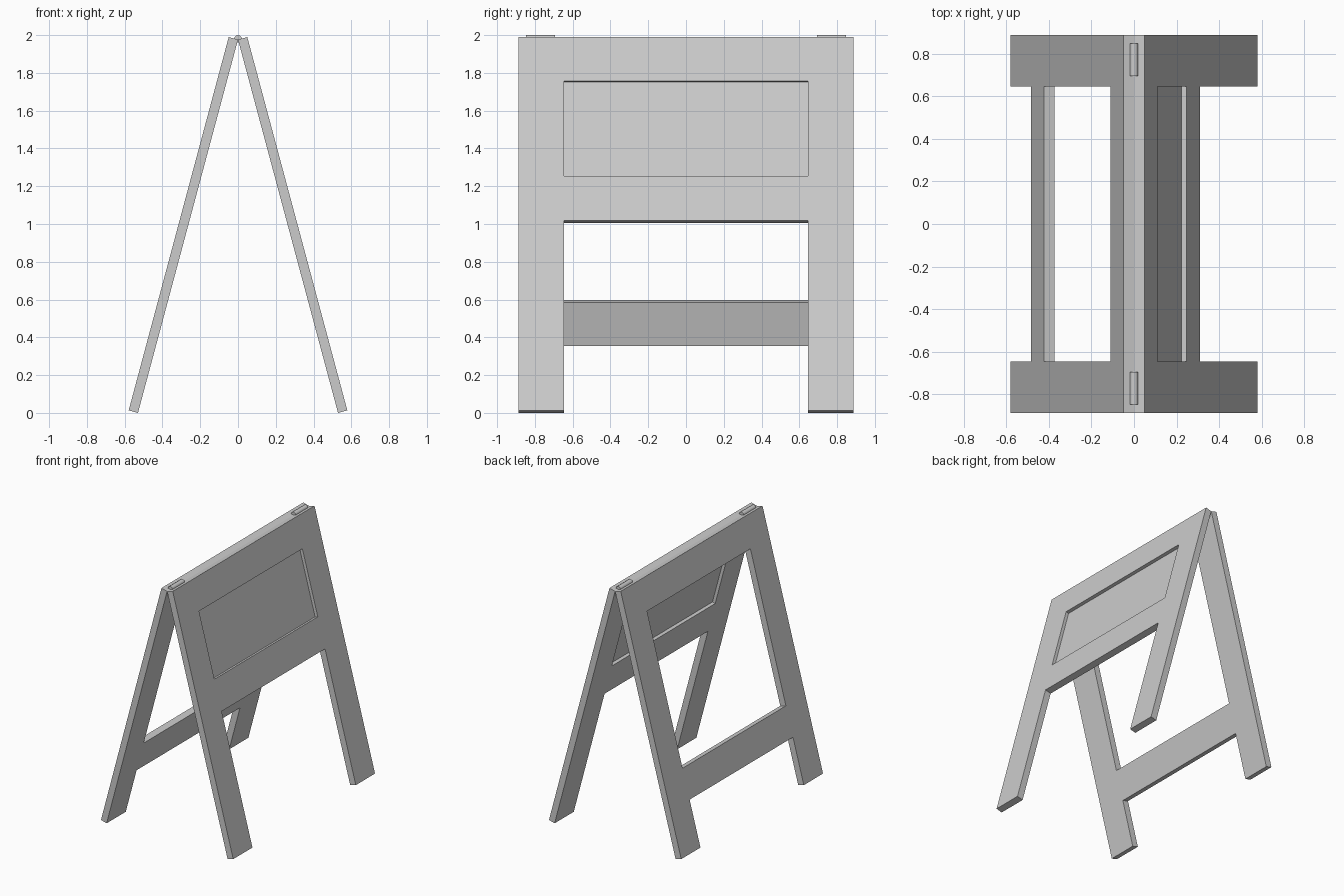
import bpy, bmesh, math

if "Cube" in bpy.data.objects:
    bpy.data.objects.remove(bpy.data.objects["Cube"])

A = math.radians(15)          # lean of each panel
T, L = 0.051, 2.046           # board thickness, panel length
YS = [-0.886, -0.646, 0.646, 0.886]
C, S = math.cos(A), math.sin(A)


def place(side, s, y, d):
    """s = distance down the slope, d = depth below the outer face."""
    return (side * ((T - d) * C + s * S), y, (T - d) * S + (L - s) * C)


def board(name, side, ys, rows, cells, d0, d1):
    """Board made of chosen grid cells, given thickness and cleaned of seams."""
    bm = bmesh.new()
    v = [[bm.verts.new(place(side, s, y, d0)) for y in ys] for s in rows]
    for r, c in cells:
        bm.faces.new((v[r][c], v[r][c + 1], v[r + 1][c + 1], v[r + 1][c]))
    bmesh.ops.delete(bm, geom=[p for p in bm.verts if not p.link_faces], context='VERTS')
    ext = bmesh.ops.extrude_face_region(bm, geom=bm.faces[:], use_keep_orig=True)
    for p in (g for g in ext['geom'] if isinstance(g, bmesh.types.BMVert)):
        p.co.x -= side * (d1 - d0) * C
        p.co.z -= (d1 - d0) * S
    bmesh.ops.recalc_face_normals(bm, faces=bm.faces[:])
    bmesh.ops.dissolve_limit(bm, angle_limit=0.01, verts=bm.verts[:], edges=bm.edges[:])
    me = bpy.data.meshes.new(name)
    bm.to_mesh(me)
    bm.free()
    ob = bpy.data.objects.new(name, me)
    bpy.context.collection.objects.link(ob)
    return ob


# Two posts plus an upper and a lower rail
frame = [(r, c) for r in range(4) for c in (0, 2)] + [(0, 1), (2, 1)]
board("sign_frame", 1, YS, [0, 0.24, 0.76, 1.005, L], frame, 0, T)
board("support_frame", -1, YS, [0, 0.24, 1.44, 1.68, L], frame, 0, T)

# Thin sign sheet, recessed on both sides
board("sign_sheet", 1, YS[1:3], [0.24, 0.76], [(0, 0)], T / 2 - 0.001, T / 2 + 0.001)

# Hinge barrels on the ridge
for name, y in (("front_hinge", -0.77), ("back_hinge", 0.77)):
    bpy.ops.mesh.primitive_cylinder_add(vertices=16, radius=0.02, depth=0.153,
                                        location=(0, y, 1.98),
                                        rotation=(math.pi / 2, 0, 0))
    bpy.context.object.name = name
    bpy.ops.object.shade_smooth_by_angle()
